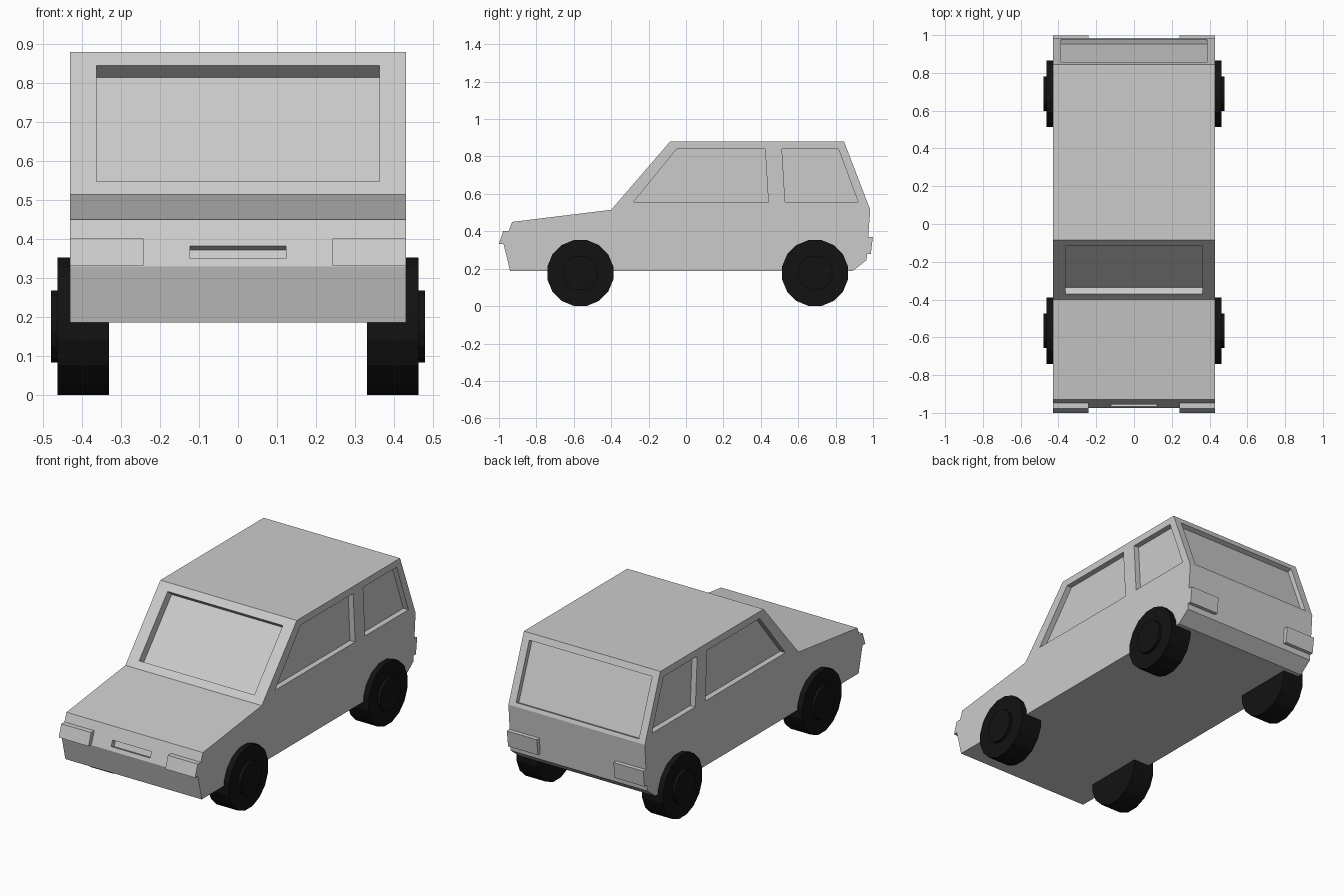
import bpy, bmesh, math
from mathutils import Vector, Matrix

if "Cube" in bpy.data.objects:
    bpy.data.objects.remove(bpy.data.objects["Cube"])

HALF = 0.43  # half body width


def prism(name, points, sweep):
    """Solid made by sweeping a planar outline along a vector."""
    bm = bmesh.new()
    face = bm.faces.new([bm.verts.new(p) for p in points])
    res = bmesh.ops.extrude_face_region(bm, geom=[face])
    verts = [g for g in res["geom"] if isinstance(g, bmesh.types.BMVert)]
    bmesh.ops.translate(bm, verts=verts, vec=sweep)
    bmesh.ops.recalc_face_normals(bm, faces=bm.faces)
    mesh = bpy.data.meshes.new(name)
    bm.to_mesh(mesh)
    bm.free()
    obj = bpy.data.objects.new(name, mesh)
    bpy.context.collection.objects.link(obj)
    return obj


def side_prism(name, yz, x0, x1):
    return prism(name, [(x0, y, z) for y, z in yz], (x1 - x0, 0, 0))


def carve(obj, cutter):
    mod = obj.modifiers.new("recess", 'BOOLEAN')
    mod.operation, mod.solver, mod.object = 'DIFFERENCE', 'EXACT', cutter
    bpy.context.view_layer.objects.active = obj
    bpy.ops.object.modifier_apply(modifier=mod.name)
    bpy.data.objects.remove(cutter)


def panel_recess(obj, low, high, z0, z1, half_x, depth):
    """Rectangular recess in the sloping panel running from low to high (y, z)."""
    at = lambda z: low[0] + (high[0] - low[0]) * (z - low[1]) / (high[1] - low[1])
    n = Vector((0, high[1] - low[1], low[0] - high[0])).normalized()
    if low[0] < 0:
        n = -n
    out = 0.02
    pts = [Vector((x, at(z), z)) + n * out for x, z in
           ((-half_x, z0), (half_x, z0), (half_x, z1), (-half_x, z1))]
    carve(obj, prism("recess_cutter", pts, -n * (depth + out)))


# Body shell
nose, bonnet = (-0.975, 0.33), (-0.93, 0.45)
cowl, roof_front = (-0.40, 0.515), (-0.085, 0.88)
roof_rear, tail = (0.845, 0.88), (0.985, 0.515)
profile = [(-0.94, 0.187), nose, bonnet, cowl, roof_front, roof_rear, tail,
           (0.965, 0.245), (0.89, 0.187)]
body = side_prism("body", profile, -HALF, HALF)

# Windscreen, rear window and grille recesses
panel_recess(body, cowl, roof_front, 0.548, 0.845, 0.363, 0.048)
panel_recess(body, tail, roof_rear, 0.535, 0.845, 0.387, 0.027)
panel_recess(body, nose, bonnet, 0.351, 0.383, 0.123, 0.03)

# Side window recesses
front_window = [(-0.28, 0.557), (-0.05, 0.84), (0.423, 0.84), (0.44, 0.557)]
rear_window = [(0.53, 0.557), (0.513, 0.84), (0.815, 0.84), (0.92, 0.557)]
for s in (-1, 1):
    for outline in (front_window, rear_window):
        carve(body, side_prism("window_cutter", outline, s * (HALF - 0.032), s * (HALF + 0.05)))

# Headlights and tail lights
headlight = [(-1.0, 0.333), (-0.977, 0.402), (-0.93, 0.402), (-0.93, 0.333)]
tail_light = [(0.988, 0.278), (0.999, 0.37), (0.95, 0.37), (0.95, 0.278)]
for s, side in ((-1, "left"), (1, "right")):
    side_prism(f"headlight_{side}", headlight, s * 0.242, s * HALF)
    side_prism(f"tail_light_{side}", tail_light, s * 0.242, s * HALF)

# Wheels: tyre with a raised hub
black = bpy.data.materials.new("black_rubber")
black.diffuse_color = (0.006, 0.006, 0.006, 1)
black.use_nodes = True
black.node_tree.nodes["Principled BSDF"].inputs["Base Color"].default_value = black.diffuse_color


def disc(name, radius, x0, x1, y):
    ring = [(y + radius * math.sin(math.tau * (i + 0.5) / 16),
             0.177 + radius * math.cos(math.tau * (i + 0.5) / 16)) for i in range(16)]
    side_prism(name, ring, x0, x1).data.materials.append(black)


for s, side in ((-1, "left"), (1, "right")):
    for y, end in ((-0.565, "front"), (0.69, "rear")):
        disc(f"tyre_{end}_{side}", 0.1795, s * 0.33, s * 0.462, y)
        disc(f"hub_{end}_{side}", 0.094, s * 0.45, s * 0.479, y)
